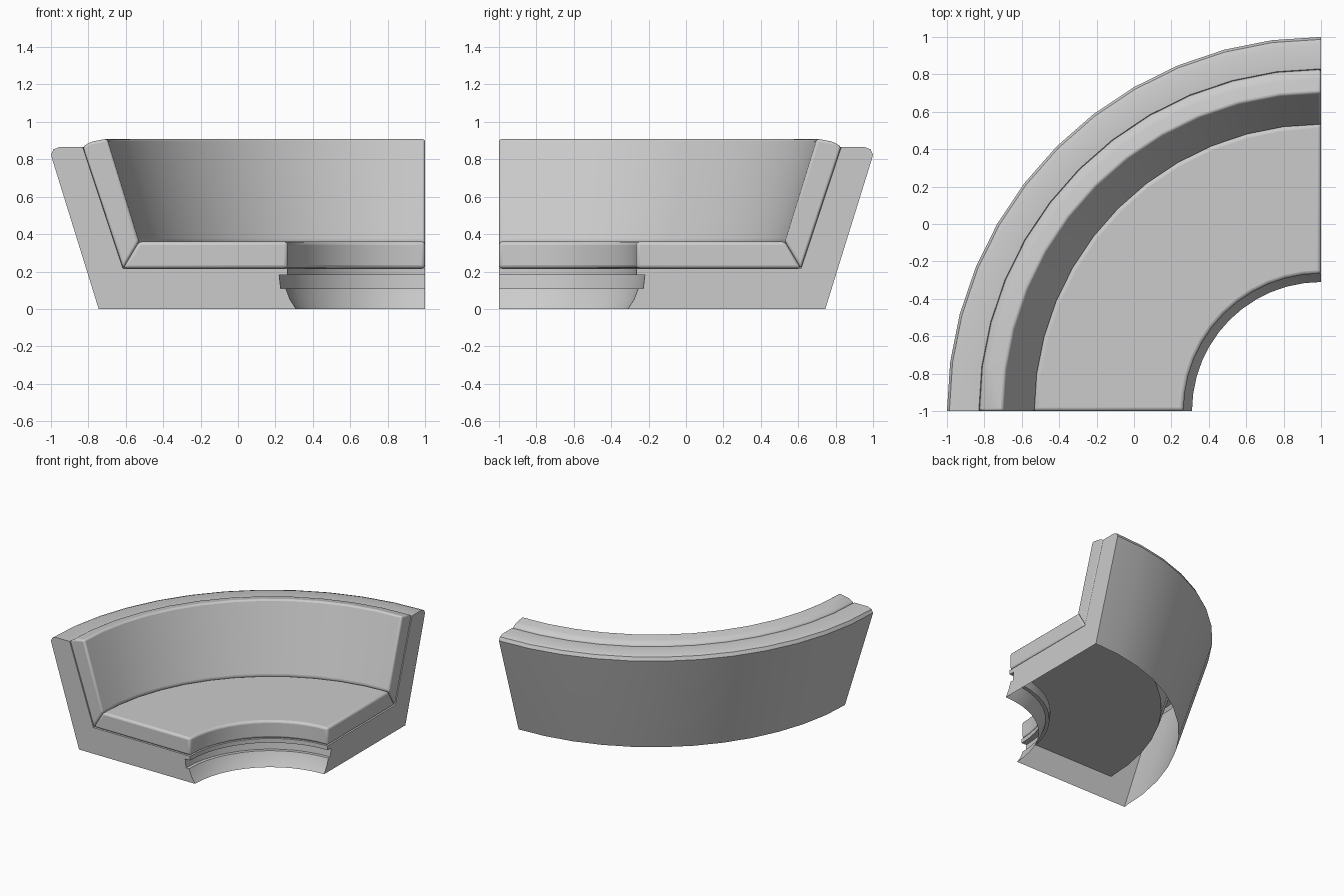
import bpy
import bmesh
from math import cos, sin, pi, radians

old = bpy.data.objects.get("Cube")
if old:
    bpy.data.objects.remove(old, do_unlink=True)

STEPS = 12          # facets around the quarter turn
CX, CY = 1.0, -1.0  # centre of the curve

grey = bpy.data.materials.new("light_grey")
grey.use_nodes = True
colour = (0.6, 0.6, 0.6, 1)
grey.diffuse_color = colour
grey.node_tree.nodes["Principled BSDF"].inputs["Base Color"].default_value = colour


def sweep(name, profile, open_bottom=False, bevel=0):
    """Sweep a closed (radius, height) profile through a quarter turn and cap its ends."""
    bm = bmesh.new()
    rings = []
    for i in range(STEPS + 1):
        a = pi / 2 * (1 + i / STEPS)
        rings.append([bm.verts.new((CX + r * cos(a), CY + r * sin(a), z))
                      for r, z in profile])
    n = len(profile)
    for ring, nxt in zip(rings, rings[1:]):
        for j in range(n):
            k = (j + 1) % n
            bm.faces.new((ring[j], ring[k], nxt[k], nxt[j]))
    bm.faces.new(rings[0])
    bm.faces.new(rings[-1])
    bmesh.ops.recalc_face_normals(bm, faces=bm.faces)
    if open_bottom:
        under = [f for f in bm.faces if all(v.co.z < 0.001 for v in f.verts)]
        bmesh.ops.delete(bm, geom=under, context='FACES')
    mesh = bpy.data.meshes.new(name)
    bm.to_mesh(mesh)
    bm.free()
    mesh.materials.append(grey)
    obj = bpy.data.objects.new(name, mesh)
    bpy.context.collection.objects.link(obj)
    if bevel:
        mod = obj.modifiers.new("soft_edges", 'BEVEL')
        mod.width = bevel
        mod.segments = 3
        mod.limit_method = 'ANGLE'
        mod.angle_limit = radians(20)
    bpy.ops.object.select_all(action='DESELECT')
    obj.select_set(True)
    bpy.context.view_layer.objects.active = obj
    bpy.ops.object.shade_smooth_by_angle(angle=radians(32))
    return obj


# Hollow frame: sloped back, rounded top rail, seat deck, grooved front plinth
sweep("bench_frame", [
    (1.745, 0), (1.99, 0.79), (2.0, 0.825), (1.987, 0.853), (1.955, 0.865),
    (1.83, 0.865), (1.615, 0.215), (0.735, 0.215), (0.735, 0.18),
    (0.78, 0.18), (0.772, 0.11), (0.745, 0.11), (0.722, 0.05), (0.69, 0),
], open_bottom=True)

# Seat cushion, mitred against the back cushion
sweep("seat_cushion", [
    (1.615, 0.217), (1.53, 0.36), (0.735, 0.36), (0.735, 0.217),
], bevel=0.018)

# Leaning back cushion
sweep("back_cushion", [
    (1.615, 0.217), (1.83, 0.867), (1.79, 0.893), (1.70, 0.91), (1.53, 0.36),
], bevel=0.014)
